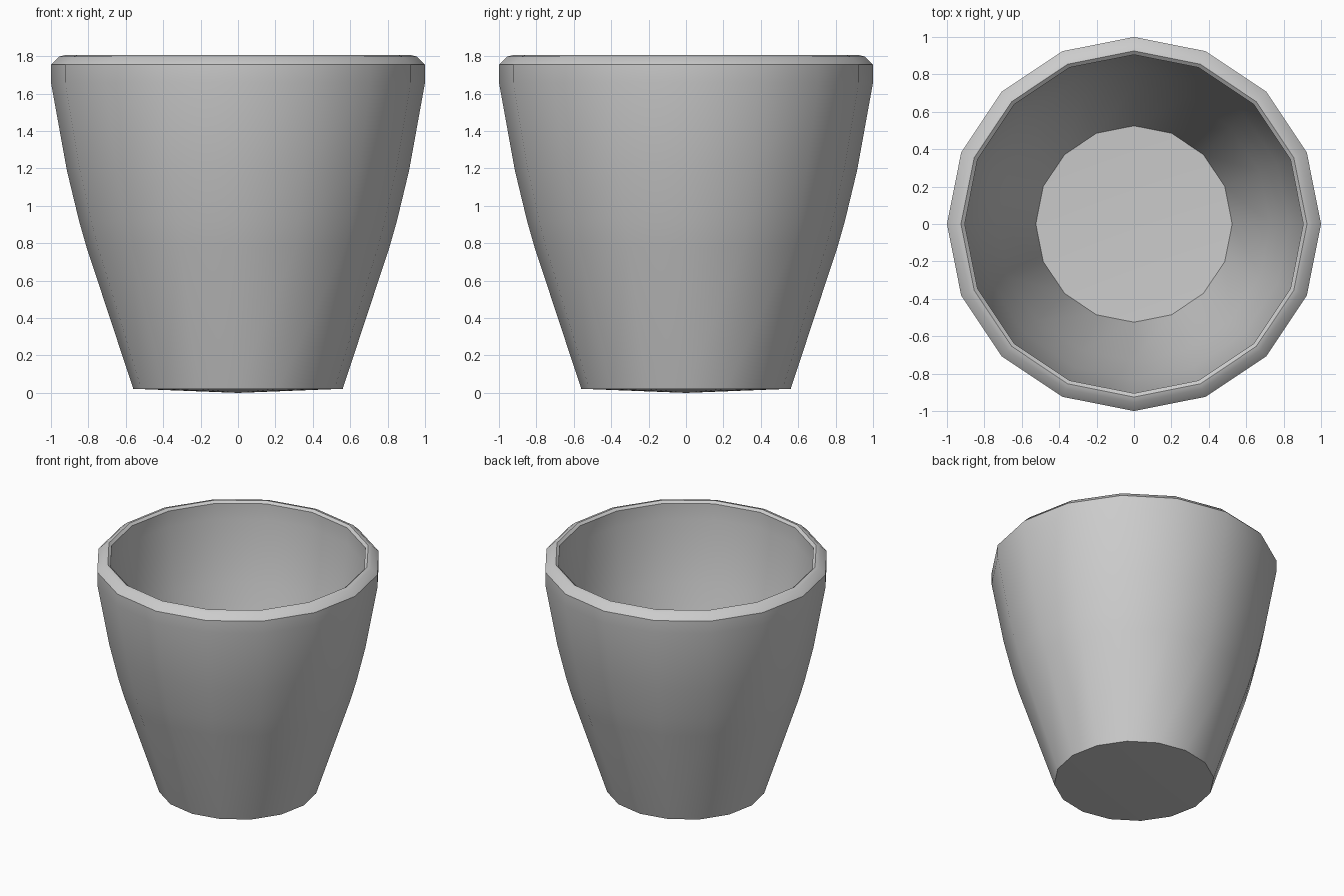
import bpy, bmesh, math

if "Cube" in bpy.data.objects:
    bpy.data.objects.remove(bpy.data.objects["Cube"])

SIDES = 16

# Half profile (radius, height): underside centre, outer wall, rim, inner wall, floor centre
PROFILE = [
    (0.0, 0.0), (0.56, 0.022),
    (0.81, 0.78), (0.85, 0.92), (0.915, 1.19), (1.0, 1.66), (1.0, 1.755),
    (0.955, 1.798), (0.925, 1.806), (0.905, 1.79),
    (0.905, 1.67), (0.83, 1.21), (0.765, 0.94), (0.73, 0.80),
    (0.525, 0.08), (0.0, 0.06),
]


def lathe(name, profile, sides):
    """Revolve a profile around z; zero radius points become poles."""
    bm = bmesh.new()
    rings = []
    for r, z in profile:
        if r == 0:
            rings.append([bm.verts.new((0, 0, z))] * sides)
        else:
            rings.append([bm.verts.new((r * math.cos(2 * math.pi * i / sides),
                                        r * math.sin(2 * math.pi * i / sides), z))
                          for i in range(sides)])
    for low, high in zip(rings, rings[1:]):
        for i in range(sides):
            j = (i + 1) % sides
            corners = list(dict.fromkeys([low[i], low[j], high[j], high[i]]))
            bm.faces.new(corners)
    bmesh.ops.recalc_face_normals(bm, faces=bm.faces)
    mesh = bpy.data.meshes.new(name)
    bm.to_mesh(mesh)
    bm.free()
    obj = bpy.data.objects.new(name, mesh)
    bpy.context.collection.objects.link(obj)
    return obj


# Pot: one thick-walled shell, smooth sides with crisp rim and base edges
pot = lathe("plant_pot", PROFILE, SIDES)
bpy.context.view_layer.objects.active = pot
pot.select_set(True)
bpy.ops.object.shade_smooth_by_angle(angle=math.radians(30))
